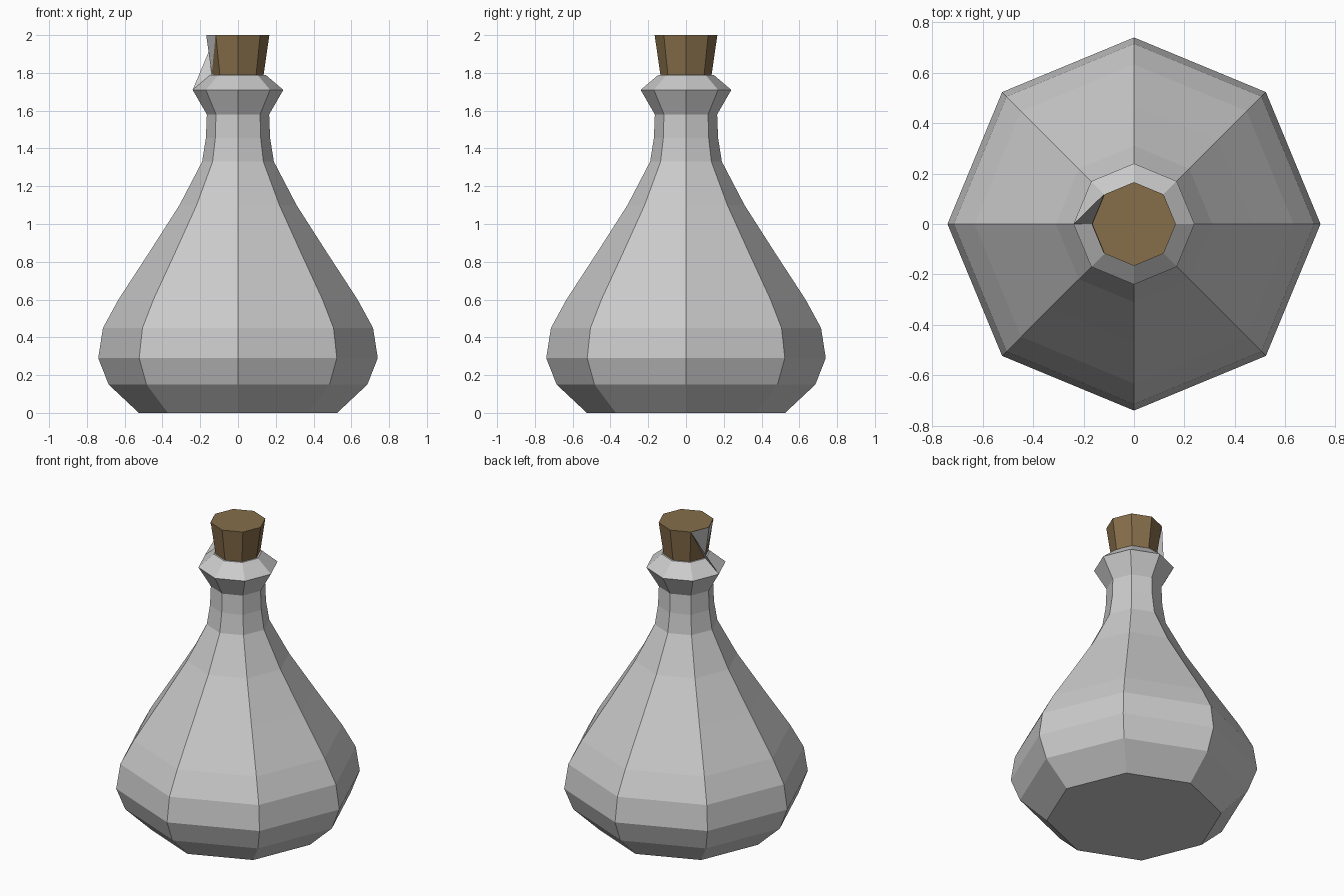
import bpy, bmesh
from math import cos, sin, pi

if "Cube" in bpy.data.objects:
    bpy.data.objects.remove(bpy.data.objects["Cube"])

SIDES = 8


def ring_point(r, z, i):
    a = 2 * pi * i / SIDES
    return (r * cos(a), r * sin(a), z)


def finish(bm, name, material=None):
    me = bpy.data.meshes.new(name)
    bm.to_mesh(me)
    bm.free()
    ob = bpy.data.objects.new(name, me)
    bpy.context.collection.objects.link(ob)
    if material:
        me.materials.append(material)
    return ob


def lathe(name, profile, material=None):
    """Closed, flat-faced octagonal lathe of (radius, height) points."""
    bm = bmesh.new()
    rings = [[bm.verts.new(ring_point(r, z, i)) for i in range(SIDES)]
             for r, z in profile]
    for low, high in zip(rings, rings[1:]):
        for i in range(SIDES):
            j = (i + 1) % SIDES
            bm.faces.new((low[i], low[j], high[j], high[i]))
    bm.faces.new(rings[0][::-1])
    bm.faces.new(rings[-1])
    return finish(bm, name, material)


# Flask body, neck and flared lip
lathe("flask", [
    (0.525, 0.0), (0.685, 0.15), (0.74, 0.29), (0.715, 0.45), (0.633, 0.60),
    (0.47, 0.85), (0.31, 1.10), (0.19, 1.33), (0.17, 1.455), (0.165, 1.58),
    (0.24, 1.71), (0.146, 1.79),
])

# Tapered cork stopper
cork_mat = bpy.data.materials.new("cork_brown")
cork_mat.diffuse_color = (0.24, 0.156, 0.07, 1)
cork_mat.use_nodes = True
cork_mat.node_tree.nodes["Principled BSDF"].inputs["Base Color"].default_value = cork_mat.diffuse_color
lathe("cork", [(0.135, 1.785), (0.166, 2.0)], cork_mat)

# Thin grey flap running from the lip up the left side of the cork
bm = bmesh.new()
top_r = 0.168
back, side, front = (bm.verts.new(ring_point(top_r, 1.999, i)) for i in (3, 4, 5))
foot = bm.verts.new(ring_point(0.139, 1.79, 4))
lip = bm.verts.new(ring_point(0.24, 1.71, 4))
for tri in ((side, foot, front), (back, foot, side), (back, lip, foot)):
    bm.faces.new(tri)
finish(bm, "lip_flap")
